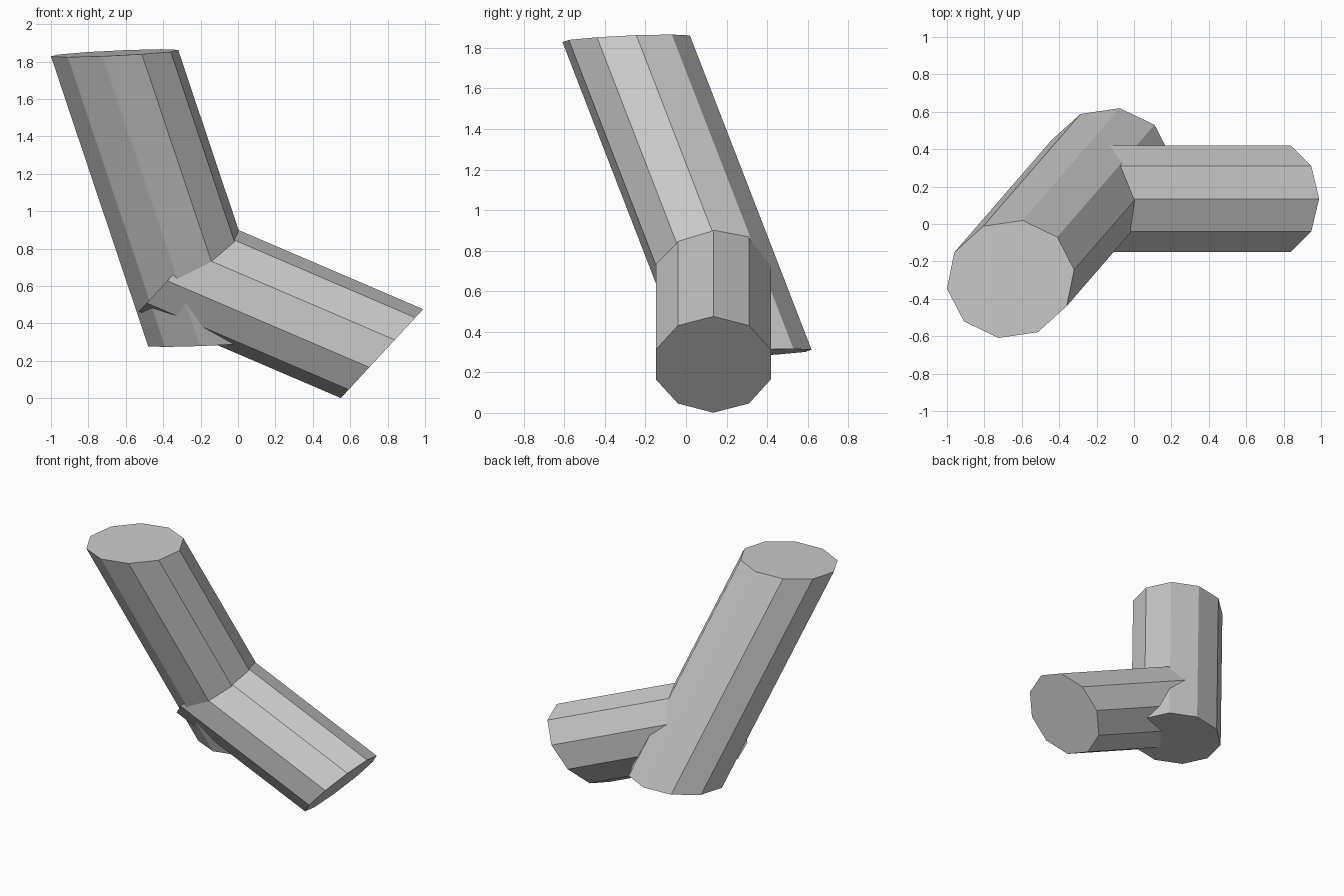
import bpy, bmesh
from math import cos, sin, pi
from mathutils import Vector

if "Cube" in bpy.data.objects:
    bpy.data.objects.remove(bpy.data.objects["Cube"])

def slanted_prism(name, centre, u, v, sweep, sides=10):
    """Elliptical polygon cap (half axes u, v) swept along a slanted vector."""
    c, u, v, sweep = map(Vector, (centre, u, v, sweep))
    bm = bmesh.new()
    ring = [bm.verts.new(c + u * cos(2 * pi * k / sides) + v * sin(2 * pi * k / sides))
            for k in range(sides)]
    far = [bm.verts.new(p.co + sweep) for p in ring]
    bm.faces.new(ring)
    bm.faces.new(far[::-1])
    for k in range(sides):
        n = (k + 1) % sides
        bm.faces.new((ring[k], far[k], far[n], ring[n]))
    bmesh.ops.recalc_face_normals(bm, faces=bm.faces[:])
    mesh = bpy.data.meshes.new(name)
    bm.to_mesh(mesh)
    bm.free()
    obj = bpy.data.objects.new(name, mesh)
    bpy.context.collection.objects.link(obj)
    return obj

# tall leaning tube
slanted_prism("tall_tube", (-0.66, -0.295, 1.845),
              (0.34, 0.05, 0.0175), (-0.043, 0.314, 0.0116), (0.52, 0.60, -1.55))

# short branch running into the lower part of the tall tube
slanted_prism("short_branch", (0.77, 0.135, 0.2385),
              (0.22, 0, 0.2375), (0, 0.298, 0), (-1.08, 0, 0.463))
